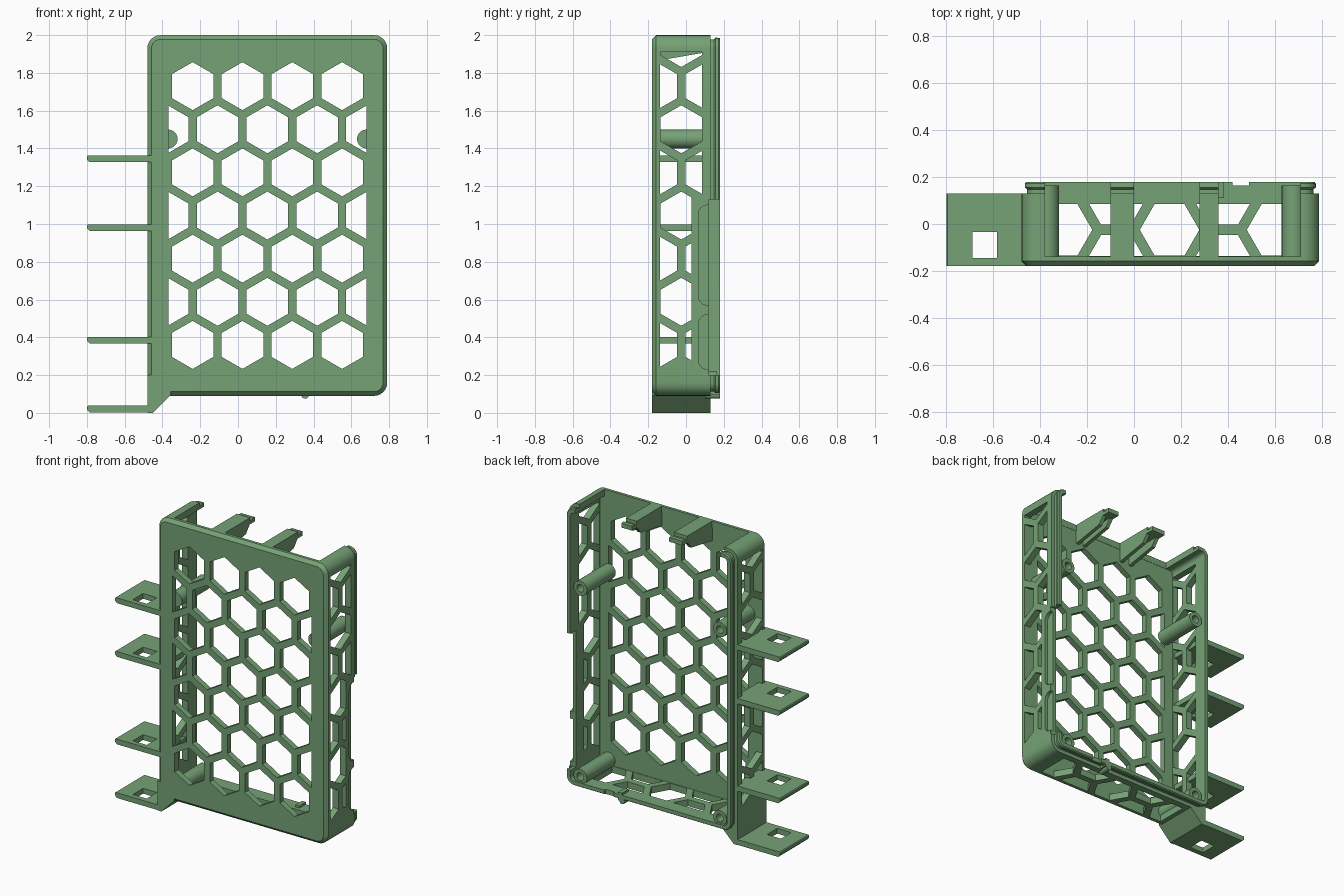
import bpy, bmesh
from math import sin, cos, pi, radians

cube = bpy.data.objects.get("Cube")
if cube:
    bpy.data.objects.remove(cube)

green = bpy.data.materials.new("soft_green")
green.use_nodes = True
COLOUR = (0.18, 0.36, 0.18, 1)
green.diffuse_color = COLOUR
green.node_tree.nodes["Principled BSDF"].inputs["Base Color"].default_value = COLOUR


def place(axis, u, v, w):
    return {"x": (w, u, v), "y": (u, w, v), "z": (u, v, w)}[axis]


def prism(bm, pts, axis, lo, hi):
    """Extrude a flat outline along an axis."""
    a, b = [[bm.verts.new(place(axis, u, v, w)) for u, v in pts] for w in (lo, hi)]
    faces = [bm.faces.new(a), bm.faces.new(b)]
    for i in range(len(pts)):
        j = (i + 1) % len(pts)
        faces.append(bm.faces.new((a[i], a[j], b[j], b[i])))
    bmesh.ops.recalc_face_normals(bm, faces=faces)


def rect(u0, u1, v0, v1):
    return [(u0, v0), (u1, v0), (u1, v1), (u0, v1)]


def box(bm, x0, x1, y0, y1, z0, z1):
    prism(bm, rect(x0, x1, y0, y1), "z", z0, z1)


def round_rect(u0, u1, v0, v1, r, n=6):
    pts = []
    for k, (u, v) in enumerate([(u1 - r, v1 - r), (u0 + r, v1 - r), (u0 + r, v0 + r), (u1 - r, v0 + r)]):
        for i in range(n + 1):
            t = (k + i / n) * pi / 2
            pts.append((u + r * cos(t), v + r * sin(t)))
    return pts


def circle(u, v, r, n=24):
    return [(u + r * cos(2 * pi * i / n), v + r * sin(2 * pi * i / n)) for i in range(n)]


def finish(name, bm, smooth=True):
    mesh = bpy.data.meshes.new(name)
    bm.to_mesh(mesh)
    bm.free()
    obj = bpy.data.objects.new(name, mesh)
    bpy.context.collection.objects.link(obj)
    mesh.materials.append(green)
    if smooth:
        shade(obj)
    return obj


def shade(obj):
    bpy.ops.object.select_all(action="DESELECT")
    obj.select_set(True)
    bpy.context.view_layer.objects.active = obj
    bpy.ops.object.shade_smooth_by_angle(angle=radians(30))


def carve(obj, bm):
    """Subtract a set of separate cutter solids and bake the result."""
    cutter = finish("cutter", bm, False)
    cutter.hide_render = True
    mod = obj.modifiers.new("cut", "BOOLEAN")
    mod.operation, mod.solver, mod.object = "DIFFERENCE", "EXACT", cutter
    bpy.context.view_layer.update()
    baked = bpy.data.meshes.new_from_object(obj.evaluated_get(bpy.context.evaluated_depsgraph_get()))
    obj.modifiers.clear()
    obj.data = baked
    bpy.data.objects.remove(cutter)


# Honeycomb helpers
R, PITCH, ROW = 0.127, 0.2637, 0.2283


def clip(pts, k, limit, sign):
    out = []
    for i, p in enumerate(pts):
        q = pts[i - 1]
        dp, dq = sign * (limit - p[k]), sign * (limit - q[k])
        if dp * dq < 0:
            t = dq / (dq - dp)
            out.append(tuple(q[m] + t * (p[m] - q[m]) for m in (0, 1)))
        if dp >= 0:
            out.append(p)
    return out


def hex_hole(bm, u, v, window, axis, lo, hi, turned=False):
    pts = [(R * sin(i * pi / 3), R * cos(i * pi / 3)) for i in range(6)]
    pts = [(u + (b if turned else a), v + (a if turned else b)) for a, b in pts]
    for k, limit, sign in ((0, window[0], -1), (0, window[1], 1), (1, window[2], -1), (1, window[3], 1)):
        pts = clip(pts, k, limit, sign)
    if len(pts) > 2:
        prism(bm, pts, axis, lo, hi)


# Case tray: lofted rounded outline with chamfered front and grooved rear lip
bm = bmesh.new()
sections = [(0.022, -0.18), (0, -0.158), (0, 0.13), (0.024, 0.13), (0.024, 0.148),
            (0.014, 0.156), (0.014, 0.172), (0.02, 0.18), (0.045, 0.18), (0.045, -0.14)]
loops = []
for d, y in sections:
    outline = round_rect(-0.48 + d, 0.79 - d, 0.09 + d, 2 - d, 0.07 - d)
    loops.append([bm.verts.new((u, y, v)) for u, v in outline])
for a, b in zip(loops, loops[1:]):
    for i in range(len(a)):
        j = (i + 1) % len(a)
        bm.faces.new((a[i], a[j], b[j], b[i]))
bm.faces.new(loops[0])
bm.faces.new(loops[-1])
bmesh.ops.recalc_face_normals(bm, faces=bm.faces)
case = finish("case_tray", bm, False)

# Honeycomb openings on front, sides and bottom, and the open top
bm = bmesh.new()
for j in range(7):
    odd = j % 2
    for i in range(4 + odd):
        hex_hole(bm, -0.24 - odd * PITCH / 2 + i * PITCH, 0.36 + j * ROW,
                 (-0.368, 0.68, 0.2, 1.9), "y", -0.25, -0.12)
MID = -0.025
for j in range(8):
    z = 0.36 + j * ROW
    for y in ([MID] if j % 2 else [MID - PITCH / 2, MID + PITCH / 2]):
        hex_hole(bm, y, z, (-0.137, 0.03 if z < 1.1 else 0.085, 0.24, 1.91), "x", 0.72, 0.85)
        hex_hole(bm, y, z, (-0.137, 0.085, 0.24, 1.91), "x", -0.55, -0.42)
for j in range(5):
    for y in ([MID - PITCH / 2, MID + PITCH / 2] if j % 2 else [MID]):
        hex_hole(bm, -0.305 + j * ROW, y, (-0.33, 0.65, -0.137, 0.085), "z", 0.03, 0.16, True)
box(bm, -0.38, 0.71, -0.138, 0.3, 1.93, 2.1)
carve(case, bm)

# Lip gap on the left wall and latch notch in the bottom lip
bm = bmesh.new()
box(bm, 0.7, 0.9, 0.12, 0.3, 0.2, 1.13)
box(bm, 0.42, 0.49, 0.165, 0.3, 0.03, 0.16)
carve(case, bm)

# Rounded recesses in the outer face of the left wall
bm = bmesh.new()
for z0, z1 in ((0.23, 0.52), (0.57, 1.1)):
    prism(bm, round_rect(0.065, 0.3, z0, z1, 0.05), "x", 0.768, 0.9)
carve(case, bm)
shade(case)

# Screw bosses with blind holes
for side, x in (("right", -0.37), ("left", 0.68)):
    for level, z in (("lower", 0.17), ("upper", 1.45)):
        bm = bmesh.new()
        prism(bm, circle(x, z, 0.05), "y", -0.145, 0.165)
        boss = finish(f"{side}_{level}_screw_boss", bm, False)
        bm = bmesh.new()
        prism(bm, circle(x, z, 0.026), "y", 0.03, 0.3)
        carve(boss, bm)
        shade(boss)

# Top support arms: stepped flange on two tapered webs
for name, x0, x1 in (("right", -0.1, 0.0), ("left", 0.28, 0.36)):
    bm = bmesh.new()
    prism(bm, [(-0.15, 2), (0.13, 2), (0.13, 1.977), (0.148, 1.977), (0.156, 1.987), (0.18, 1.985),
               (0.18, 1.955), (-0.15, 1.955)], "x", x0, x1)
    for a in (x0, x1 - 0.025):
        prism(bm, [(-0.15, 1.96), (0.13, 1.96), (0.085, 1.905), (-0.15, 1.865)], "x", a, a + 0.025)
    finish(f"{name}_top_arm", bm)

# Mounting shelves with chamfered tips and square holes
for n, z in enumerate((0.002, 0.367, 0.962, 1.327)):
    bm = bmesh.new()
    prism(bm, [(-0.45, z), (-0.785, z), (-0.8, z + 0.015), (-0.8, z + 0.03), (-0.795, z + 0.036), (-0.45, z + 0.036)],
          "y", -0.18, 0.13)
    shelf = finish(f"mounting_shelf_{n + 1}", bm, False)
    bm = bmesh.new()
    box(bm, -0.69, -0.585, -0.145, -0.035, z - 0.1, z + 0.1)
    carve(shelf, bm)

# Gusset joining the lowest shelf to the case corner
bm = bmesh.new()
prism(bm, [(-0.48, 0), (-0.45, 0), (-0.355, 0.095), (-0.36, 0.13), (-0.44, 0.13), (-0.44, 0.2), (-0.48, 0.2)],
      "y", -0.18, 0.13)
finish("corner_gusset", bm)

# Small latch on the bottom lip
bm = bmesh.new()
prism(bm, circle(0.355, 0.095, 0.02, 16), "y", 0.1, 0.18)
box(bm, 0.355, 0.385, 0.11, 0.18, 0.095, 0.15)
finish("bottom_latch", bm)
